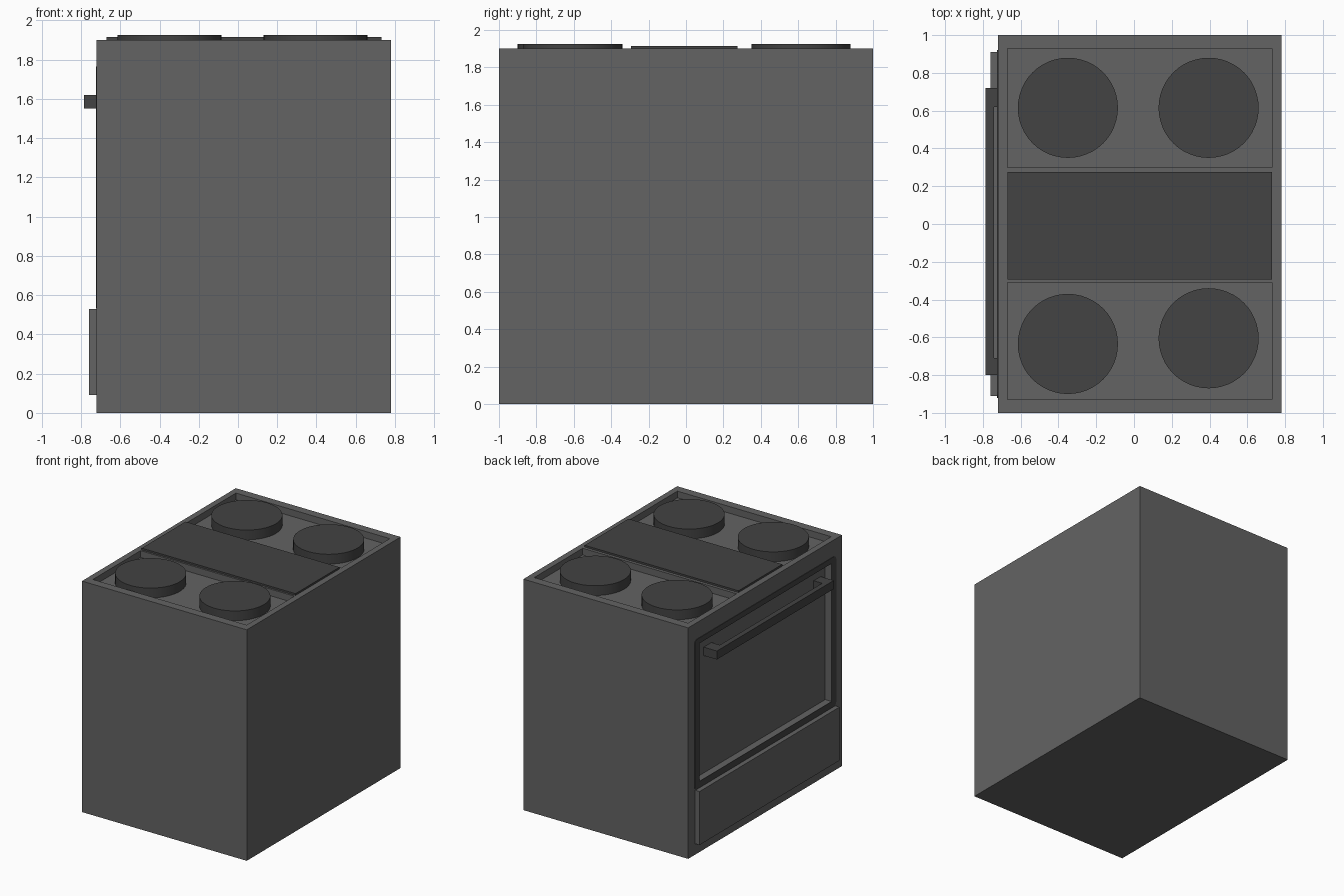
import bpy, bmesh

if "Cube" in bpy.data.objects:
    bpy.data.objects.remove(bpy.data.objects["Cube"])


def material(name, v):
    m = bpy.data.materials.new(name)
    m.diffuse_color = (v, v, v, 1)
    m.use_nodes = True
    m.node_tree.nodes["Principled BSDF"].inputs["Base Color"].default_value = m.diffuse_color
    return m


GREY = material("body grey", 0.125)
DARK = material("dark grey", 0.056)


def finish(name, bm, mat):
    me = bpy.data.meshes.new(name)
    bmesh.ops.recalc_face_normals(bm, faces=bm.faces)
    bm.to_mesh(me)
    bm.free()
    ob = bpy.data.objects.new(name, me)
    bpy.context.collection.objects.link(ob)
    me.materials.append(mat)
    return ob


def box(name, x, y, z, mat, round_x=0.0):
    """Box from (min, max) ranges; round_x rounds the edges running along x."""
    bm = bmesh.new()
    bmesh.ops.create_cube(bm, size=1)
    for v in bm.verts:
        v.co = [r[0] if c < 0 else r[1] for c, r in zip(v.co, (x, y, z))]
    if round_x:
        edges = [e for e in bm.edges
                 if abs(e.verts[0].co.x - e.verts[1].co.x) > 1e-6]
        bmesh.ops.bevel(bm, geom=edges, offset=round_x, segments=4,
                        profile=0.5, affect='EDGES')
    return finish(name, bm, mat)


def cut(ob, x, y, z):
    """Subtract a box-shaped pocket from an object."""
    cutter = box("cutter", x, y, z, ob.data.materials[0])
    cutter.hide_render = True
    mod = ob.modifiers.new("pocket", 'BOOLEAN')
    mod.operation, mod.solver, mod.object = 'DIFFERENCE', 'EXACT', cutter
    bpy.context.view_layer.objects.active = ob
    bpy.ops.object.modifier_apply(modifier=mod.name)
    bpy.data.objects.remove(cutter)


FACE = -0.72           # plane of the door side
FLOOR = 1.845          # bottom of the burner trays
WIN_Y, WIN_Z = (-0.86, 0.86), (0.585, 1.72)

# Body with two burner trays and a sunken door window
body = box("body", (FACE, 0.78), (-1, 1), (0, 1.9), GREY)
for y in ((0.30, 0.93), (-0.93, -0.31)):
    cut(body, (-0.67, 0.73), y, (FLOOR, 2.1))
cut(body, (-1, -0.665), WIN_Y, WIN_Z)

# Dark door frame around the window
frame = box("door_frame", (FACE - 0.004, FACE), (-0.92, 0.92), (0.532, 1.765),
            DARK, round_x=0.03)
cut(frame, (-1, 0), WIN_Y, WIN_Z)

# Storage drawer below the door
box("drawer_front", (-0.76, FACE), (-0.91, 0.91), (0.09, 0.53), GREY)

# Door handle bar and its two posts
box("handle_bar", (-0.785, -0.742), (-0.80, 0.72), (1.55, 1.62), DARK)
for i, y in enumerate(((-0.80, -0.71), (0.62, 0.72))):
    box(f"handle_post_{i + 1}", (-0.742, -0.665), y, (1.55, 1.62), DARK)

# Centre griddle plate
box("griddle_plate", (-0.67, 0.73), (-0.295, 0.275), (1.9, 1.915), DARK)

# Four round burners standing in the trays
burners = ((-0.35, 0.615), (0.395, 0.615), (-0.35, -0.635), (0.395, -0.605))
for i, (x, y) in enumerate(burners):
    bm = bmesh.new()
    bmesh.ops.create_cone(bm, cap_ends=True, segments=48, radius1=0.265,
                          radius2=0.265, depth=1.925 - FLOOR)
    bmesh.ops.translate(bm, verts=bm.verts, vec=(x, y, (1.925 + FLOOR) / 2))
    for f in bm.faces:
        f.smooth = len(f.verts) == 4
    for e in bm.edges:
        e.smooth = all(len(f.verts) == 4 for f in e.link_faces)
    finish(f"burner_{i + 1}", bm, DARK)
